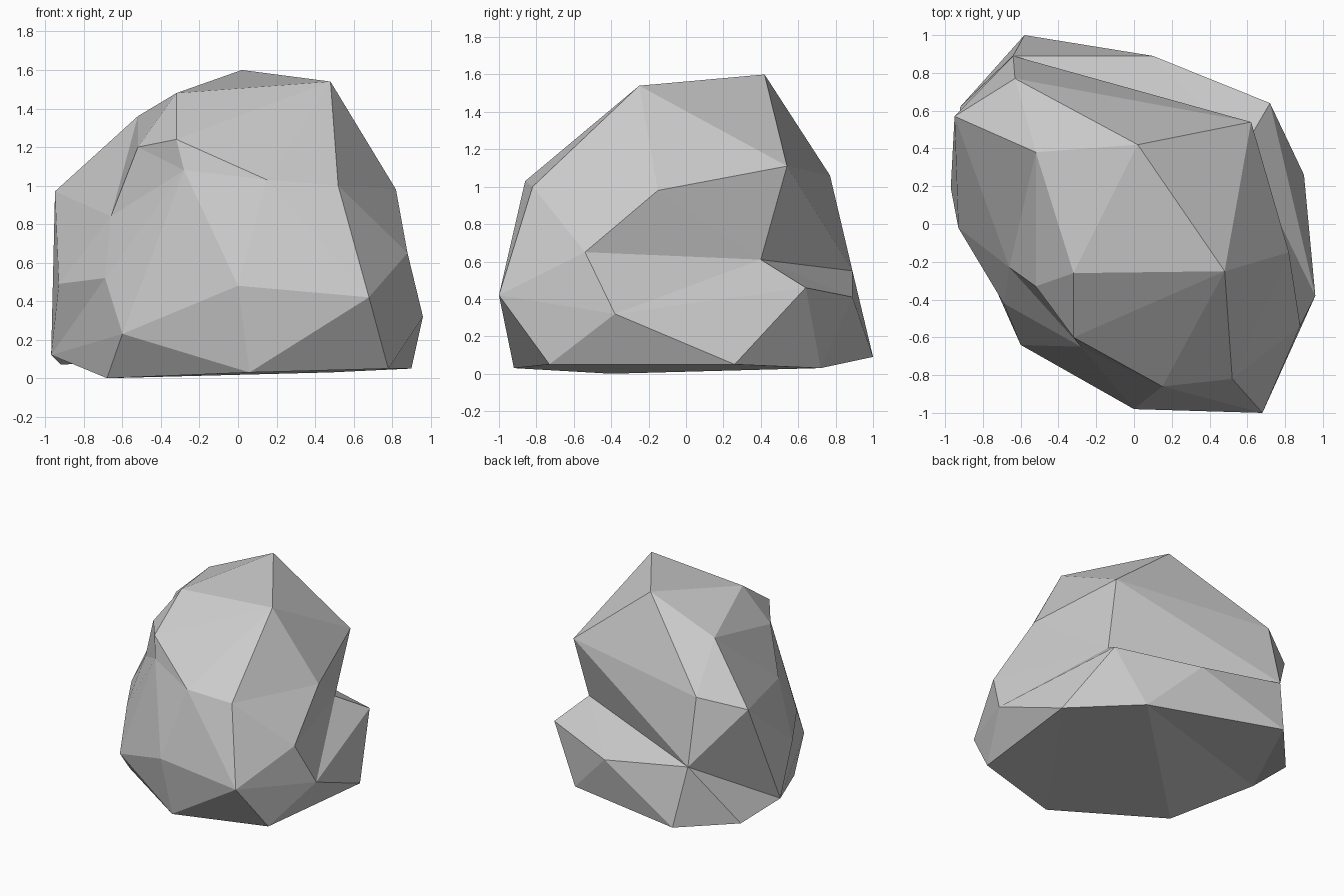
import bpy, bmesh, math
from mathutils import Vector
from mathutils.geometry import delaunay_2d_cdt

if "Cube" in bpy.data.objects:
    bpy.data.objects.remove(bpy.data.objects["Cube"])

# Rock corners, by height band
crown = dict(F=(.02, .42, 1.60), L=(.48, -.25, 1.54), M=(-.32, -.26, 1.48), N=(-.52, .38, 1.36),
             O=(-.52, -.33, 1.20), Q=(-.32, -.60, 1.24), G=(.62, .54, 1.11), D=(-.63, .77, 1.06))
shoulder = dict(R=(-.28, -.65, 1.08), S=(.15, -.86, 1.03), T=(.52, -.82, 1.0), K=(.82, -.15, .98),
                E=(-.95, .57, .97), P=(-.66, -.23, .84), a=(.88, -.54, .65), n=(.58, .40, .61))
waist = dict(C=(-.64, .89, .55), X=(-.69, -.42, .52), Y=(-.93, -.02, .49), V=(0, -.98, .48),
             H=(.72, .64, .46), U=(.68, -1.0, .42), B=(.10, .89, .41), J=(.96, -.38, .32),
             W=(-.60, -.64, .23))
base = dict(c=(.78, -.73, .05), I=(.90, .26, .05), b=(.48, .72, .03), A=(-.58, 1.0, .09),
            f=(-.92, .62, .07), Z=(-.97, .19, .12), e=(-.68, -.40, 0), d=(.06, -.92, .03))

corners = {**crown, **shoulder, **waist, **base}
names = list(corners)
index = {k: i for i, k in enumerate(names)}

# Ridges and creases, each a chain of corners; the rest is triangulated automatically
ridges = ["LFGLMFNMOQM", "FDNEDGCD", "ECZE", "fCABC", "BHnC", "bB", "LKGnaJnHJIH",
          "LTaK", "TSQRVSR", "VUTaUJcUdVWd", "NOPN", "EPRXPYE", "YXWZY", "We"]


def unwrap(p):
    """Stereographic map of the rock around its middle, seen from the top."""
    v = Vector(p) - Vector((0, 0, .6))
    flat = v.xy.length
    r = math.tan((math.pi / 2 - math.atan2(v.z, flat)) / 2)
    return v.xy * (r / flat)


ring = [index[k] for k in base]
edges = {tuple(sorted((index[p], index[q]))) for ch in ridges for p, q in zip(ch, ch[1:])}
edges |= {tuple(sorted(pq)) for pq in zip(ring, ring[1:] + ring[:1])}
flat = [unwrap(corners[k]) for k in names]
res = delaunay_2d_cdt(flat, sorted(edges), [ring], 1, 1e-5)
tris, origin = res[2], res[3]

# Faceted upper surface
bm = bmesh.new()
verts = [bm.verts.new(corners[k]) for k in names]
for t in tris:
    ids = [origin[i][0] for i in t if origin[i]]
    if len(set(ids)) == 3:
        try:
            bm.faces.new([verts[i] for i in ids])
        except ValueError:
            pass

# Underside, two nearly flat faces
for chain in ("debIc", "eZfAb"):
    bm.faces.new([verts[index[k]] for k in chain])
bmesh.ops.triangulate(bm, faces=[f for f in bm.faces if len(f.verts) > 3])
bmesh.ops.recalc_face_normals(bm, faces=bm.faces)

mesh = bpy.data.meshes.new("rock")
bm.to_mesh(mesh)
bm.free()
rock = bpy.data.objects.new("rock", mesh)
bpy.context.collection.objects.link(rock)
